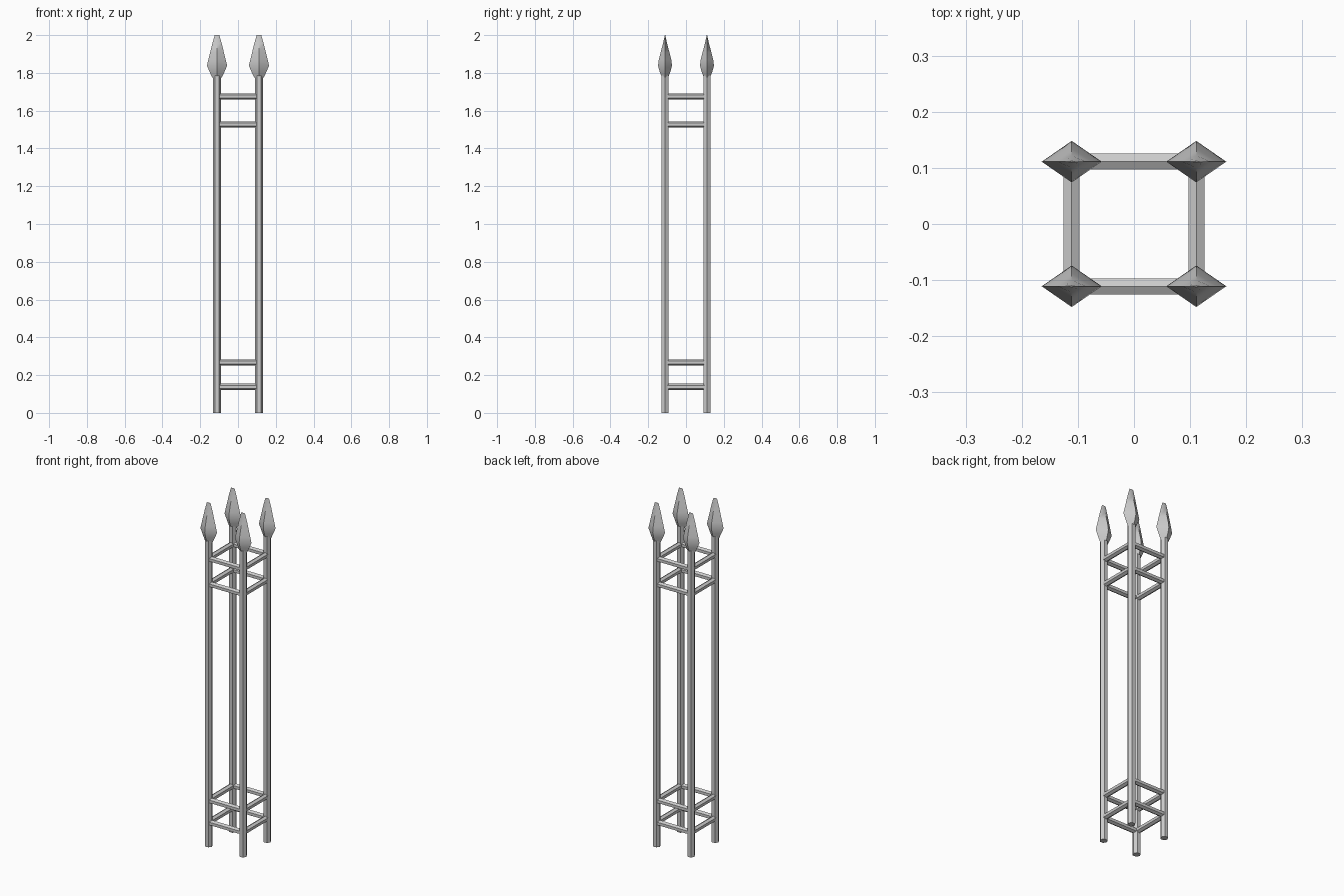
import bpy, bmesh, math
from mathutils import Matrix

if "Cube" in bpy.data.objects:
    bpy.data.objects.remove(bpy.data.objects["Cube"])

C = 0.111  # post centre offset


def finish(name, bm):
    bmesh.ops.recalc_face_normals(bm, faces=bm.faces)
    me = bpy.data.meshes.new(name)
    bm.to_mesh(me)
    bm.free()
    ob = bpy.data.objects.new(name, me)
    bpy.context.collection.objects.link(ob)
    return ob


def hex_bar(name, radius, length, matrix):
    # hexagonal prism along local z, vertices on the local x axis
    bm = bmesh.new()
    bmesh.ops.create_cone(bm, cap_ends=True, segments=6, radius1=radius,
                          radius2=radius, depth=length)
    # make sure a vertex lies on +x
    if not any(abs(v.co.y) < 1e-5 for v in bm.verts):
        bmesh.ops.rotate(bm, verts=bm.verts, matrix=Matrix.Rotation(math.pi / 6, 3, 'Z'))
    bm.transform(matrix)
    return finish(name, bm)


def spearhead(name, x, y):
    # diamond sections: (z, half width x, half depth y)
    rows = [(1.775, 0.025, 0.016), (1.805, 0.039, 0.028), (1.838, 0.0535, 0.037),
            (1.87, 0.046, 0.033), (1.91, 0.036, 0.023), (1.955, 0.025, 0.011),
            (2.0, 0.012, 0.001)]
    bm = bmesh.new()
    rings = [[bm.verts.new((x + a, y + b, z)) for a, b in
              ((w, 0), (0, d), (-w, 0), (0, -d))] for z, w, d in rows]
    for lo, hi in zip(rings, rings[1:]):
        for i in range(4):
            j = (i + 1) % 4
            bm.faces.new((lo[i], lo[j], hi[j], hi[i]))
    bm.faces.new(rings[0][::-1])
    bm.faces.new(rings[-1])
    ob = finish(name, bm)
    bpy.ops.object.select_all(action='DESELECT')
    ob.select_set(True)
    bpy.context.view_layer.objects.active = ob
    bpy.ops.object.shade_smooth_by_angle(angle=math.radians(40))


# corner posts with spear tips
for sx in (-1, 1):
    for sy in (-1, 1):
        hex_bar("post", 0.0215, 1.785, Matrix.Translation((sx * C, sy * C, 0.8925)))
        spearhead("spearhead", sx * C, sy * C)

# four levels of rails on all four sides, ridge upwards
along_x = Matrix.Rotation(math.pi / 2, 4, 'Y')
turn = Matrix.Rotation(math.pi / 2, 4, 'Z')
for z in (0.138, 0.267, 1.527, 1.675):
    for s in (-1, 1):
        hex_bar("cross_rail", 0.0165, 2 * C, Matrix.Translation((0, s * C, z)) @ along_x)
        hex_bar("side_rail", 0.0165, 2 * C, Matrix.Translation((s * C, 0, z)) @ turn @ along_x)
